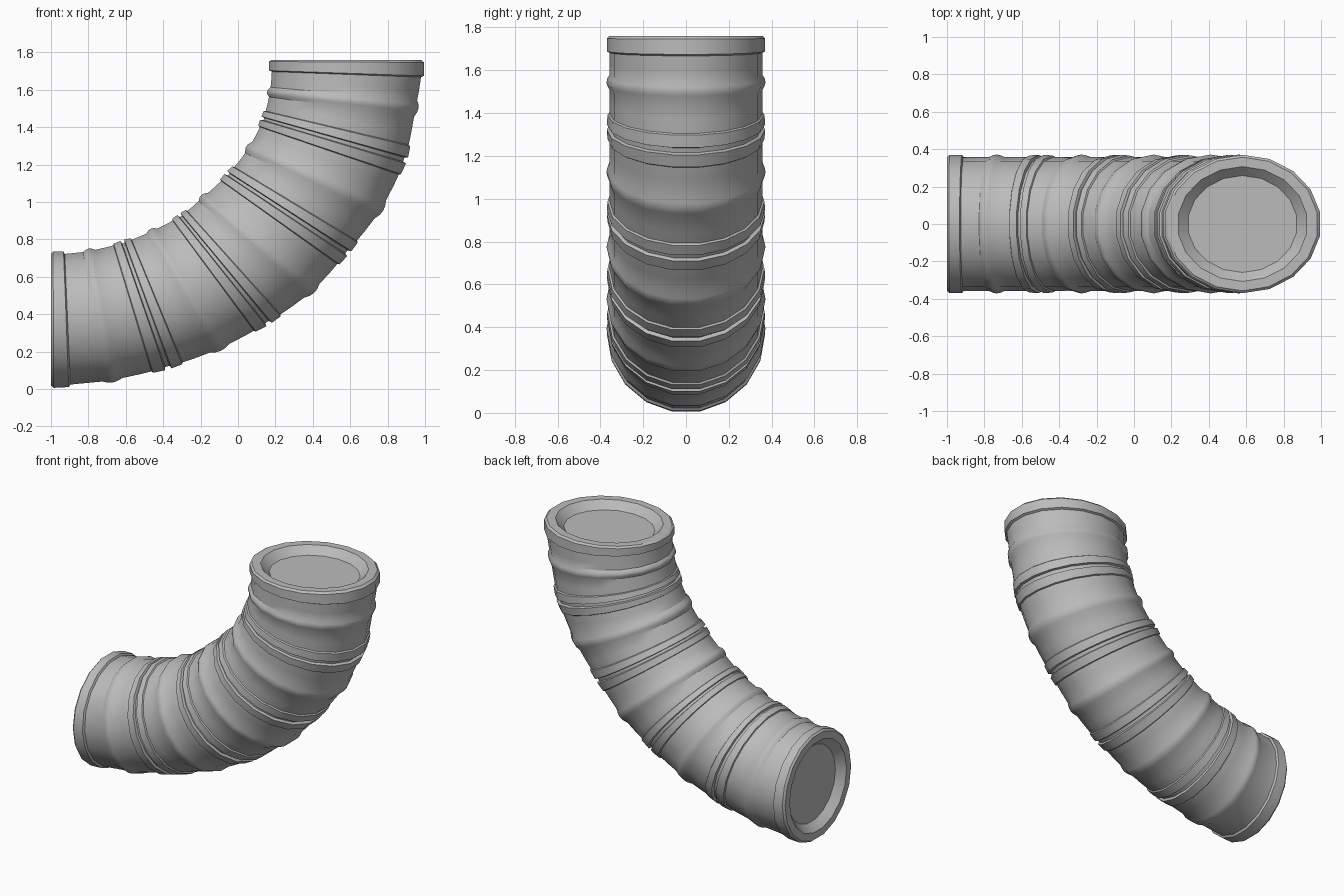
import bpy, bmesh, math
from mathutils import Vector

if "Cube" in bpy.data.objects:
    bpy.data.objects.remove(bpy.data.objects["Cube"], do_unlink=True)

SIDES = 18
HALF_WIDTH = 0.37
BODY = 0.965      # body radius relative to the raised bands

# Stations along the bend: end, flange, then alternating bead and seam, flange, end
INNER = [(-1, .74), (-.93, .74), (-.80, .755), (-.62, .80), (-.47, .86), (-.32, .94),
         (-.2, 1.04), (-.07, 1.16), (.04, 1.3), (.115, 1.45), (.15, 1.59), (.16, 1.7), (.16, 1.76)]
OUTER = [(-1, 0), (-.9, .005), (-.67, .03), (-.37, .1), (-.09, .2), (.17, .34),
         (.41, .51), (.6, .72), (.78, .95), (.91, 1.22), (.97, 1.5), (1, 1.67), (1, 1.76)]
LAST = len(INNER) - 1


def spline(points, t):
    """Smooth curve through the stations."""
    i = min(int(t), LAST - 1)
    u = t - i
    p = [Vector(points[max(0, min(LAST, i + k))]) for k in (-1, 0, 1, 2)]
    return 0.5 * (2 * p[1] + (p[2] - p[0]) * u
                  + (2 * p[0] - 5 * p[1] + 4 * p[2] - p[3]) * u ** 2
                  + (3 * p[1] - p[0] - 3 * p[2] + p[3]) * u ** 3)


def section(bm, t, scale, shift=(0, 0)):
    """Elliptical ring of vertices across the bend."""
    a, b = spline(INNER, t), spline(OUTER, t)
    mid, half = (a + b) / 2 + Vector(shift), (b - a) / 2 * scale
    ring = []
    for k in range(SIDES):
        ang = 2 * math.pi * (k + 0.5) / SIDES
        p = mid + half * math.cos(ang)
        ring.append(bm.verts.new((p.x, HALF_WIDTH * scale * math.sin(ang), p.y)))
    return ring


# Profile along the bend as (station, relative radius)
BEAD = [(-.2, BODY), (-.09, .995), (0, 1.003), (.09, .995), (.2, BODY)]
SEAM = [(-.29, BODY), (-.27, .99), (-.06, 1), (-.04, BODY - .01),
        (.04, BODY - .01), (.06, 1), (.26, .99), (.28, BODY)]
profile = [(0, .965), (.25, 1), (.97, 1), (1.03, BODY)]
for station in range(2, LAST - 1):
    shape = BEAD if station % 2 == 0 else SEAM
    profile += [(station + d, r) for d, r in shape]
    profile.append((station + .5, BODY))
profile += [(LAST - 1.03, BODY), (LAST - .97, 1), (LAST - .25, 1), (LAST, .965)]

# Bent duct with a recessed plate in each end
bm = bmesh.new()
DEPTH = 0.05
rings = [section(bm, 0, .70, (DEPTH, 0)), section(bm, 0, .83)]
rings += [section(bm, t, r) for t, r in profile]
rings += [section(bm, LAST, .83), section(bm, LAST, .70, (0, -DEPTH))]
for r0, r1 in zip(rings, rings[1:]):
    for k in range(SIDES):
        j = (k + 1) % SIDES
        bm.faces.new((r0[k], r0[j], r1[j], r1[k]))
bm.faces.new(rings[0])
bm.faces.new(rings[-1])
bmesh.ops.recalc_face_normals(bm, faces=bm.faces)

mesh = bpy.data.meshes.new("bent_duct")
bm.to_mesh(mesh)
bm.free()
duct = bpy.data.objects.new("bent_duct", mesh)
bpy.context.collection.objects.link(duct)

# Plain grey metal
grey = bpy.data.materials.new("grey_metal")
grey.use_nodes = True
colour = (.5, .5, .5, 1)
grey.diffuse_color = colour
grey.node_tree.nodes["Principled BSDF"].inputs["Base Color"].default_value = colour
mesh.materials.append(grey)

bpy.ops.object.select_all(action="DESELECT")
duct.select_set(True)
bpy.context.view_layer.objects.active = duct
bpy.ops.object.shade_smooth_by_angle(angle=math.radians(30))
